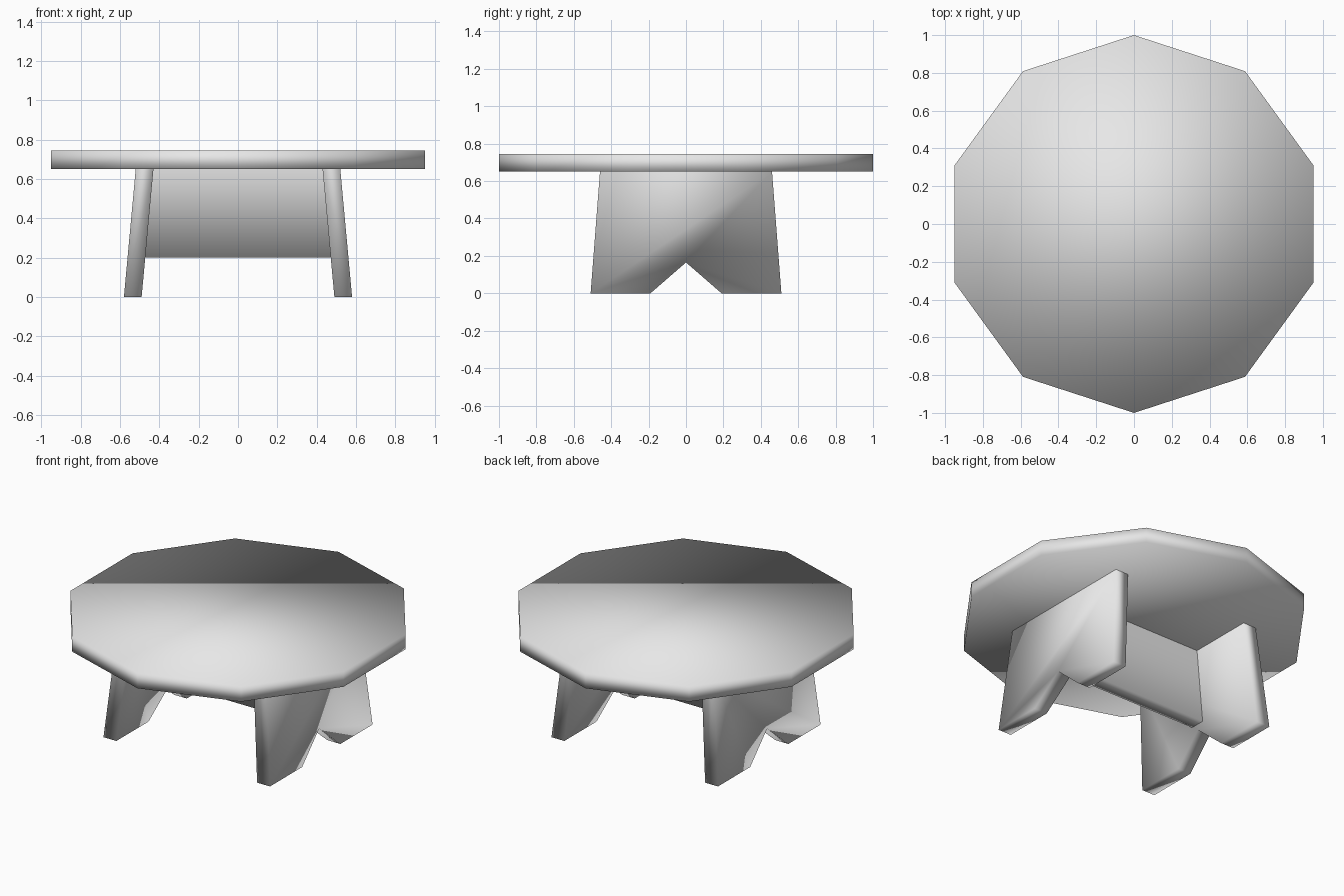
import bpy, bmesh, math

if "Cube" in bpy.data.objects:
    bpy.data.objects.remove(bpy.data.objects["Cube"])

TABLE_UNDER, TABLE_TOP = 0.65, 0.745

grey = bpy.data.materials.new("plain grey")
grey.diffuse_color = (0.8, 0.8, 0.8, 1)
grey.use_nodes = True
grey.node_tree.nodes["Principled BSDF"].inputs["Base Color"].default_value = grey.diffuse_color


def loft(name, loop_a, loop_b, closed=True, caps=True):
    """Join two matching outlines with a strip, optionally capping both."""
    bm = bmesh.new()
    a = [bm.verts.new(p) for p in loop_a]
    b = [bm.verts.new(p) for p in loop_b]
    n = len(a)
    for i in range(n if closed else n - 1):
        j = (i + 1) % n
        bm.faces.new((a[i], a[j], b[j], b[i]))
    if caps:
        bm.faces.new(a[::-1])
        bm.faces.new(b)
    bmesh.ops.recalc_face_normals(bm, faces=bm.faces)
    mesh = bpy.data.meshes.new(name)
    bm.to_mesh(mesh)
    bm.free()
    mesh.shade_smooth()
    mesh.materials.append(grey)
    obj = bpy.data.objects.new(name, mesh)
    bpy.context.collection.objects.link(obj)
    return obj


def lean(z):
    """Outer x of the splayed leg panels at height z."""
    return 0.58 - 0.06 * z / TABLE_UNDER


# Ten-sided table top, with a corner at the front and back
corners = [(math.sin(i * math.tau / 10), math.cos(i * math.tau / 10))
           for i in range(10)]
loft("table_top",
     [(x, y, TABLE_UNDER) for x, y in corners],
     [(x, y, TABLE_TOP) for x, y in corners])

# Leaning leg panels with a notch between the feet, open under the table top
half = [(0.46, TABLE_UNDER), (0.51, 0), (0.19, 0)]
profile = half + [(0, 0.165)] + [(-y, z) for y, z in reversed(half)]
for side, sign in (("left", -1), ("right", 1)):
    loft(side + "_leg_panel",
         [(sign * lean(z), y, z) for y, z in profile],
         [(sign * (lean(z) - 0.09), y, z) for y, z in profile],
         closed=False)

# Stretcher board between the panels, its ends buried in them
board = [(-0.047, TABLE_UNDER), (-0.047, 0.2), (0.047, 0.2), (0.047, TABLE_UNDER)]
loft("stretcher",
     [(-(lean(z) - 0.05), y, z) for y, z in board],
     [(lean(z) - 0.05, y, z) for y, z in board],
     closed=False, caps=False)
